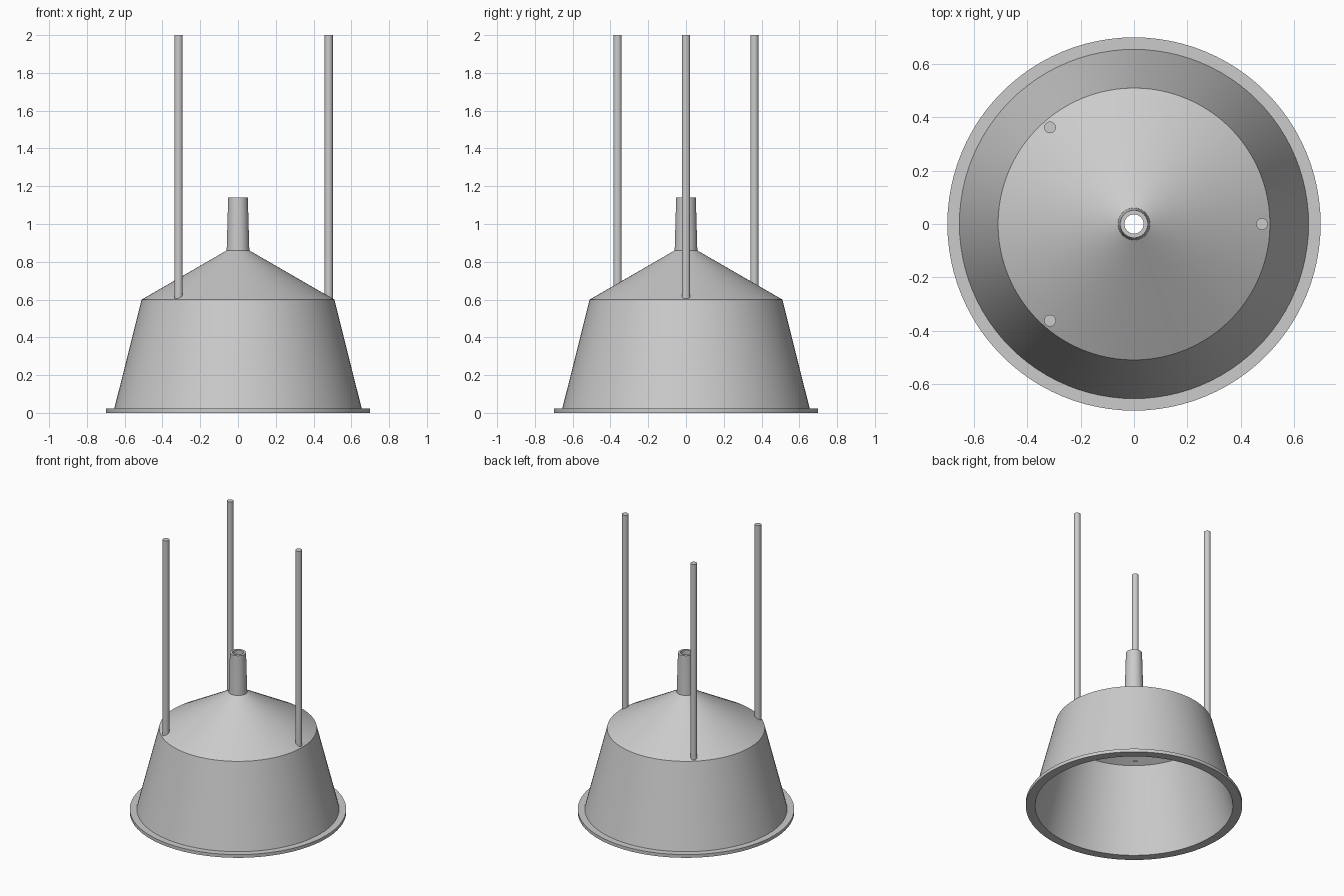
import bpy, bmesh, math

cube = bpy.data.objects.get("Cube")
if cube:
    bpy.data.objects.remove(cube, do_unlink=True)

SEGMENTS = 96

grey = bpy.data.materials.new("plain grey")
grey.use_nodes = True
colour = (0.6, 0.6, 0.6, 1)
grey.diffuse_color = colour
grey.node_tree.nodes["Principled BSDF"].inputs["Base Color"].default_value = colour


def finish(bm, name):
    """Turn a bmesh into a smooth object with sharp edges kept."""
    bmesh.ops.recalc_face_normals(bm, faces=bm.faces[:])
    mesh = bpy.data.meshes.new(name)
    bm.to_mesh(mesh)
    bm.free()
    mesh.materials.append(grey)
    obj = bpy.data.objects.new(name, mesh)
    bpy.context.collection.objects.link(obj)
    bpy.ops.object.select_all(action='DESELECT')
    obj.select_set(True)
    bpy.context.view_layer.objects.active = obj
    bpy.ops.object.shade_smooth_by_angle(angle=math.radians(20))
    return obj


def lathe(name, profile):
    """Revolve a closed (radius, height) profile about z."""
    bm = bmesh.new()
    verts = [bm.verts.new((r, 0, z)) for r, z in profile]
    edges = [bm.edges.new((v, verts[i - 1])) for i, v in enumerate(verts)]
    bmesh.ops.spin(bm, geom=verts + edges, cent=(0, 0, 0), axis=(0, 0, 1),
                   angle=math.tau, steps=SEGMENTS, use_merge=True)
    bmesh.ops.remove_doubles(bm, verts=bm.verts[:], dist=1e-5)
    return finish(bm, name)


# Hollow funnel: rim, sloping wall, conical shoulder and open spout
outside = [(0.70, 0), (0.70, 0.023), (0.655, 0.023), (0.51, 0.60),
           (0.06, 0.86), (0.052, 1.14)]
inside = [(0.036, 1.14), (0.042, 0.845), (0.493, 0.585), (0.64, 0)]
lathe("funnel_body", outside + inside)

# Three rods standing on the shoulder
ROD_BOTTOM, ROD_TOP, ROD_RADIUS, ROD_CIRCLE = 0.60, 2.0, 0.022, 0.48
for name, angle in (("rod_left", 0), ("rod_back", 131), ("rod_front", -131)):
    bm = bmesh.new()
    bmesh.ops.create_cone(bm, cap_ends=True, segments=32, radius1=ROD_RADIUS,
                          radius2=ROD_RADIUS, depth=ROD_TOP - ROD_BOTTOM)
    rod = finish(bm, name)
    a = math.radians(angle)
    rod.location = (ROD_CIRCLE * math.cos(a), ROD_CIRCLE * math.sin(a),
                    (ROD_BOTTOM + ROD_TOP) / 2)
